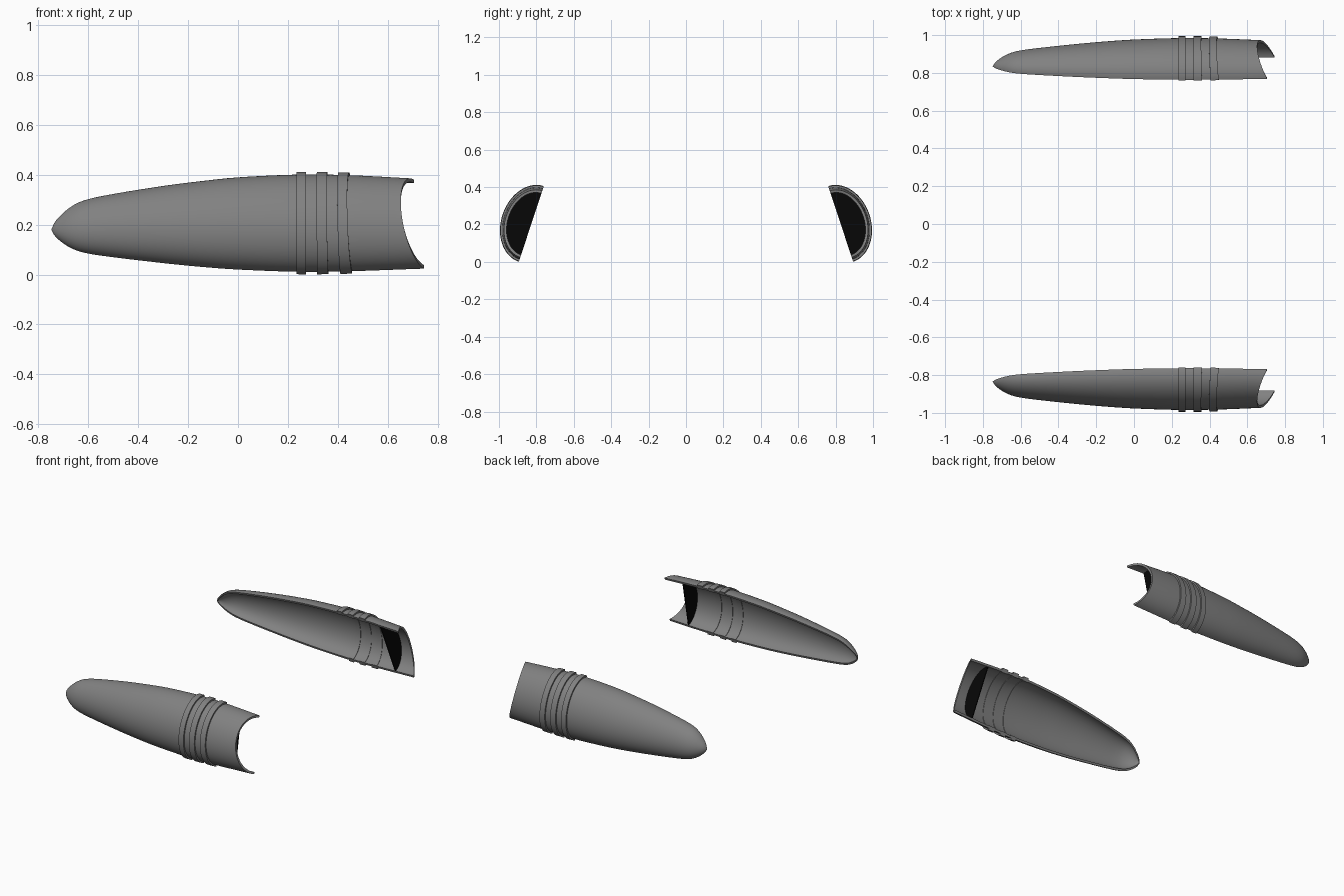
import bpy, bmesh, math

if "Cube" in bpy.data.objects:
    bpy.data.objects.remove(bpy.data.objects["Cube"])

# Side profile of a pod: (x, half height, centre z)
PROFILE = [(-0.748, 0.0, 0.18), (-0.735, 0.026, 0.182), (-0.712, 0.05, 0.184),
           (-0.68, 0.075, 0.187), (-0.634, 0.098, 0.19), (-0.55, 0.117, 0.193),
           (-0.31, 0.151, 0.198), (-0.15, 0.169, 0.2), (0.0, 0.182, 0.202),
           (0.25, 0.192, 0.203), (0.45, 0.189, 0.203), (0.66, 0.178, 0.202)]
N = 40            # segments around the half shell
LEAN = 0.33       # sideways lean of the open inner edge
DEPTH = 0.79      # outward bulge relative to half height


def sample(x):
    """Smooth (Hermite) lookup of half height and centre z."""
    P = PROFILE
    i = max(k for k in range(len(P) - 1) if P[k][0] <= x + 1e-9)
    a, b = P[i], P[i + 1]
    p, n = P[max(i - 1, 0)], P[min(i + 2, len(P) - 1)]
    t, w = (x - a[0]) / (b[0] - a[0]), b[0] - a[0]
    out = []
    for k in (1, 2):
        ma = (b[k] - p[k]) / (b[0] - p[0]) * w
        mb = (n[k] - a[k]) / (n[0] - a[0]) * w
        out.append((2*t**3 - 3*t**2 + 1) * a[k] + (t**3 - 2*t**2 + t) * ma
                   + (3*t**2 - 2*t**3) * b[k] + (t**3 - t**2) * mb)
    return out


def point(x, t, off, warp=True):
    """Point on the half-ellipse section at x, angle t, pushed out by off."""
    h, cz = sample(x)
    h = max(h + off, 0.0008)
    v, c = math.sin(t), math.cos(t)
    d = DEPTH * h + (1 - DEPTH) * off if h > 0.02 else DEPTH * h
    y = 0.827 + (0.203 - cz) * LEAN - LEAN * h * v + 0.95 * d * c
    z = cz + h * v + 0.31 * d * c
    # the rear of the pod is scooped out towards the middle
    f = max(0.0, (x - 0.25) / 0.405) ** 2 if warp else 0
    return (x + f * (-0.02 * v + 0.07 * (1 - c)), y, z)


ANGLES = [math.radians(-90 + 180 * i / N) for i in range(N + 1)]


def finish(name, bm, mat):
    bmesh.ops.recalc_face_normals(bm, faces=bm.faces)
    me = bpy.data.meshes.new(name)
    bm.to_mesh(me)
    bm.free()
    me.materials.append(mat)
    ob = bpy.data.objects.new(name, me)
    bpy.context.collection.objects.link(ob)
    m = ob.modifiers.new("both_sides", 'MIRROR')
    m.use_axis = (False, True, False)
    bpy.ops.object.select_all(action='DESELECT')
    ob.select_set(True)
    bpy.context.view_layer.objects.active = ob
    bpy.ops.object.shade_smooth_by_angle(angle=math.radians(35))
    return ob


def band(name, xs, outer, inner, mat):
    """Curved half-round strip with thickness, swept through the x stations."""
    bm = bmesh.new()
    rows = [[bm.verts.new(point(x, t, outer)) for t in ANGLES]
            + [bm.verts.new(point(x, t, inner)) for t in reversed(ANGLES)] for x in xs]
    L = 2 * (N + 1)
    for a, b in zip(rows, rows[1:]):
        for i in range(L):
            j = (i + 1) % L
            bm.faces.new((a[i], a[j], b[j], b[i]))
    for r in (rows[0], rows[-1]):        # end rims
        for i in range(N):
            bm.faces.new((r[i], r[i + 1], r[L - 2 - i], r[L - 1 - i]))
    return finish(name, bm, mat)


def material(name, rgb):
    m = bpy.data.materials.new(name)
    m.diffuse_color = (*rgb, 1)
    m.use_nodes = True
    m.node_tree.nodes["Principled BSDF"].inputs["Base Color"].default_value = m.diffuse_color
    return m


grey = material("mid_grey", (0.22, 0.22, 0.22))
black = material("black", (0.002, 0.002, 0.002))

# Main half shells, stations packed towards the nose
S = 44
xs = [-0.748 + 1.403 * (i / S) ** 1.8 for i in range(S + 1)]
band("pod_shell", xs, 0.0, -0.014, grey)

# Three raised rings
for k, (x0, x1) in enumerate([(0.235, 0.273), (0.315, 0.356), (0.398, 0.438)]):
    band(f"raised_ring_{k + 1}", [x0, x1], 0.010, -0.017, grey)

# Black bulkhead closing the shell behind the rear opening
bm = bmesh.new()
verts = []
for t in ANGLES:
    _, y, z = point(0.575, t, -0.013, False)
    verts.append(bm.verts.new((0.585 - 0.018 * math.sin(t), y, z)))
front = bm.faces.new(verts)
back = bmesh.ops.extrude_face_region(bm, geom=[front])["geom"]
for v in back:
    if isinstance(v, bmesh.types.BMVert):
        v.co.x -= 0.006
finish("rear_bulkhead", bm, black)
